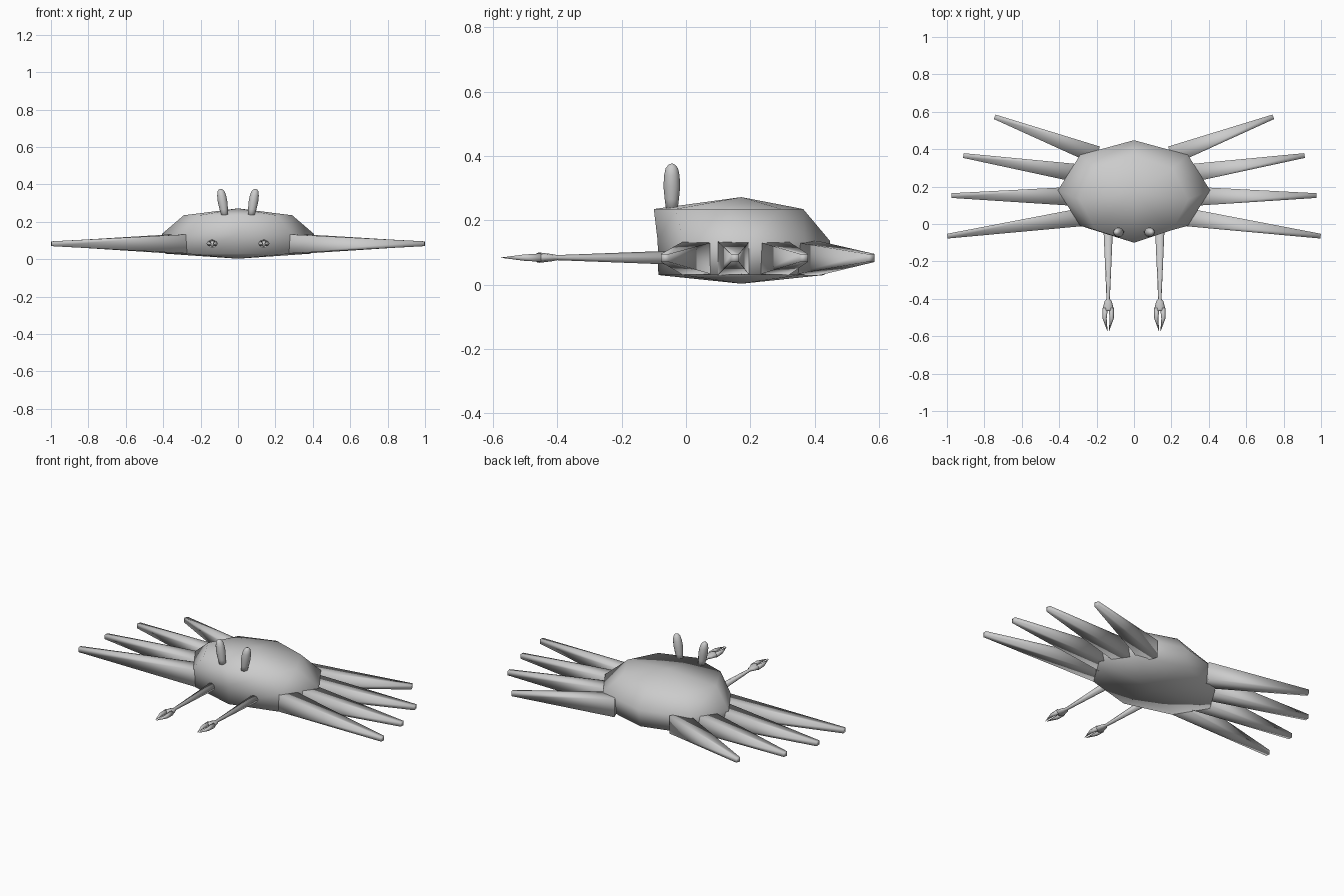
import bpy, bmesh
from math import pi, sin, cos
from mathutils import Vector

cube = bpy.data.objects.get("Cube")
if cube:
    bpy.data.objects.remove(cube)

grey = bpy.data.materials.new("shell grey")
grey.use_nodes = True
colour = (0.6, 0.6, 0.6, 1)
grey.diffuse_color = colour
grey.node_tree.nodes["Principled BSDF"].inputs["Base Color"].default_value = colour


def loft(name, rings, side, up, sides=8, turn=0.0, start=None, end=None):
    """Skin elliptical rings (centre, half width, half height); ends are points or caps."""
    bm = bmesh.new()
    side, up = Vector(side), Vector(up)
    loops = []
    for centre, a, b in rings:
        angles = [turn + 2 * pi * i / sides for i in range(sides)]
        loops.append([bm.verts.new(Vector(centre) + side * a * cos(t) + up * b * sin(t))
                      for t in angles])
    for low, high in zip(loops, loops[1:]):
        for i in range(sides):
            j = (i + 1) % sides
            bm.faces.new((low[i], low[j], high[j], high[i]))
    for loop, tip in ((loops[0], start), (loops[-1], end)):
        if tip is None:
            bm.faces.new(loop)
        else:
            apex = bm.verts.new(tip)
            for i in range(sides):
                bm.faces.new((loop[i], loop[(i + 1) % sides], apex))
    bmesh.ops.recalc_face_normals(bm, faces=bm.faces)
    for face in bm.faces:
        face.smooth = True
    mesh = bpy.data.meshes.new(name)
    bm.to_mesh(mesh)
    bm.free()
    mesh.materials.append(grey)
    obj = bpy.data.objects.new(name, mesh)
    bpy.context.collection.objects.link(obj)
    return obj


X, Y, Z = (1, 0, 0), (0, 1, 0), (0, 0, 1)

# Shell: three octagonal rings closed by shallow peaks
loft("shell", [((0, 0.172, 0.03), 0.39, 0.258),
               ((0, 0.18, 0.135), 0.407, 0.268),
               ((0, 0.132, 0.235), 0.29, 0.232)],
     X, Y, start=(0, 0.172, 0.003), end=(0, 0.172, 0.272))

# Walking legs: square tapering spikes, root and tip positions
legs = [("front_leg", (0.24, 0.042), (0.998, -0.065)),
        ("second_leg", (0.33, 0.148), (0.975, 0.152)),
        ("third_leg", (0.28, 0.268), (0.912, 0.366)),
        ("rear_leg", (0.2, 0.367), (0.745, 0.573))]

for label, s in (("left", 1), ("right", -1)):
    for name, root, tip in legs:
        a = Vector((s * root[0], root[1], 0.082))
        b = Vector((s * tip[0], tip[1], 0.083))
        across = (b - a).cross(Vector(Z)).normalized()
        loft(f"{label}_{name}", [(a, 0.071, 0.075), (b, 0.018, 0.018)],
             across, Z, sides=4, turn=pi / 4)

    # Claw arm with a flared wrist
    x, z = s * 0.138, 0.084
    loft(f"{label}_claw_arm", [((x, -0.03, z), 0.025, 0.022),
                               ((x, -0.4, z), 0.009, 0.008),
                               ((x, -0.415, z), 0.02, 0.011),
                               ((x, -0.455, z), 0.03, 0.016),
                               ((x, -0.465, z), 0.026, 0.014)], X, Z)

    # Two pincers curving in to meet at the tip
    for part, k in (("outer", s), ("inner", -s)):
        loft(f"{label}_{part}_pincer", [((x + k * 0.016, -0.45, z), 0.014, 0.015),
                                        ((x + k * 0.019, -0.505, z), 0.011, 0.011)],
             X, Z, sides=6, end=(x + k * 0.003, -0.578, z))

    # Eye stalk leaning outwards, rounded at the top
    profile = [(0.225, 0.017), (0.265, 0.022), (0.305, 0.026),
               (0.34, 0.024), (0.362, 0.019), (0.373, 0.01)]
    rings = [((s * (0.07 + (h - 0.225) * 0.15), -0.044, h), r, r) for h, r in profile]
    loft(f"{label}_eye_stalk", rings, X, Y, sides=12, end=(s * 0.093, -0.044, 0.377))
